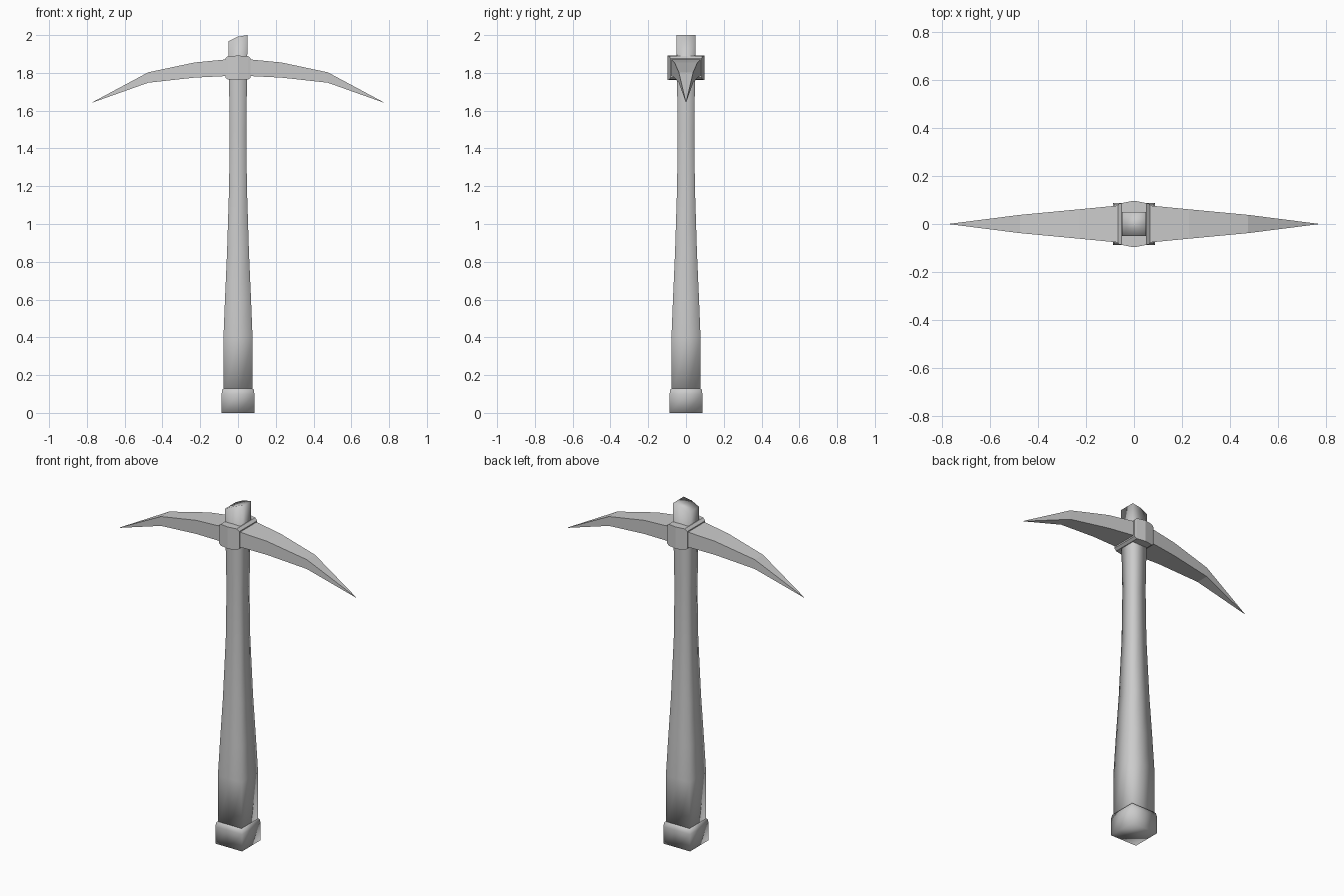
import bpy, bmesh

if "Cube" in bpy.data.objects:
    bpy.data.objects.remove(bpy.data.objects["Cube"])


def loft(name, rings, smooth=None):
    """Skin a list of equal-length point rings and cap both ends."""
    bm = bmesh.new()
    loops = [[bm.verts.new(p) for p in ring] for ring in rings]
    n = len(loops[0])
    for a, b in zip(loops, loops[1:]):
        for i in range(n):
            j = (i + 1) % n
            bm.faces.new((a[i], a[j], b[j], b[i]))
    bm.faces.new(loops[0])
    bm.faces.new(loops[-1])
    bmesh.ops.remove_doubles(bm, verts=bm.verts, dist=0.0001)
    bmesh.ops.recalc_face_normals(bm, faces=bm.faces)
    mesh = bpy.data.meshes.new(name)
    bm.to_mesh(mesh)
    bm.free()
    obj = bpy.data.objects.new(name, mesh)
    bpy.context.collection.objects.link(obj)
    if smooth:
        mesh.shade_smooth()
    return obj


def square(r, z, slant=False):
    """Square ring with side midpoints; the slanted one drops towards -x."""
    pts = [(-1, -1), (0, -1), (1, -1), (1, 0), (1, 1), (0, 1), (-1, 1), (-1, 0)]
    drop = {-1: 0.033, 0: 0.008, 1: 0.0}
    return [(x * r, y * r, z - (drop[x] if slant else 0)) for x, y in pts]


def slab(x, w, z0, z1):
    """Rectangular section across the x axis."""
    return [(x, -w, z0), (x, w, z0), (x, w, z1), (x, -w, z1)]


# Tapering square handle with a slanted top end
handle = [(0.077, 0.08), (0.077, 0.40), (0.069, 0.60), (0.058, 0.85),
          (0.047, 1.20), (0.044, 1.50), (0.048, 1.80)]
loft("handle", [square(r, z) for r, z in handle] + [square(0.05, 2.0, True)], True)

# Butt cap at the foot of the handle
cap = [(0.087, 0), (0.087, 0.10), (0.083, 0.125), (0.074, 0.13)]
loft("butt_cap", [square(r, z) for r, z in cap], True)

# Curved double-pointed blade, mirrored about the handle
half = [(0.77, 0.0005, 1.643, 1.645), (0.475, 0.038, 1.748, 1.803),
        (0.23, 0.061, 1.775, 1.855), (0.065, 0.077, 1.783, 1.871)]
blade = [slab(-x, w, a, b) for x, w, a, b in half]
blade += [slab(x, w, a, b) for x, w, a, b in reversed(half)]
loft("pick_blade", blade)

# Collar joining blade and handle, bulging in the middle
side = [(0.067, 0.083, 1.775, 1.877), (0.052, 0.087, 1.764, 1.89)]
collar = [slab(-x, w, a, b) for x, w, a, b in side]
collar += [slab(0, 0.097, 1.763, 1.891)]
collar += [slab(x, w, a, b) for x, w, a, b in reversed(side)]
loft("collar", collar)
